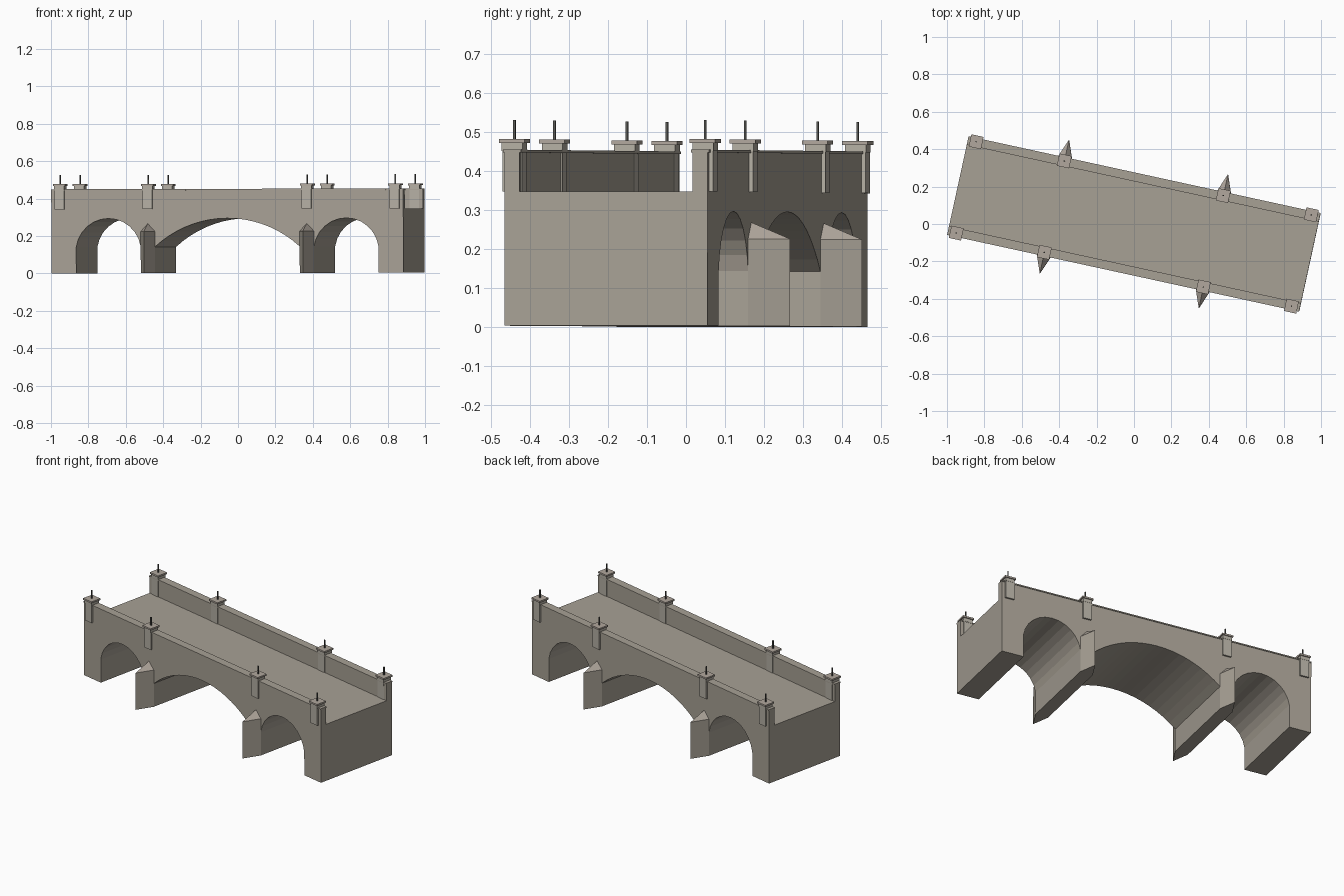
import bpy, bmesh, math
from mathutils import Matrix

if "Cube" in bpy.data.objects:
    bpy.data.objects.remove(bpy.data.objects["Cube"])

# bridge runs along local x, turned about z, with a very slight lengthwise tilt
PLACE = (Matrix.Translation((0, 0, 0.0025)) @ Matrix.Rotation(math.radians(-12.3), 4, 'Z')
         @ Matrix.Rotation(math.radians(-0.14), 4, 'Y'))
L, W = 0.963, 0.266              # half length, half width
DECK, SPRING, RISE = 0.343, 0.141, 0.152
PIER, PIER_HALF = 0.435, 0.039


def material(name, r, g, b):
    m = bpy.data.materials.new(name)
    m.diffuse_color = (r, g, b, 1)
    m.use_nodes = True
    m.node_tree.nodes["Principled BSDF"].inputs["Base Color"].default_value = m.diffuse_color
    return m


STONE = material("grey_brown_stone", 0.39, 0.355, 0.30)
POST = material("light_post_stone", 0.46, 0.43, 0.37)
TRIM = material("pale_trim_stone", 0.44, 0.39, 0.34)
IRON = material("dark_iron", 0.10, 0.10, 0.09)


def finish(bm, name, mat):
    bmesh.ops.recalc_face_normals(bm, faces=bm.faces)
    bmesh.ops.transform(bm, matrix=PLACE, verts=bm.verts)
    me = bpy.data.meshes.new(name)
    bm.to_mesh(me)
    bm.free()
    me.materials.append(mat)
    ob = bpy.data.objects.new(name, me)
    bpy.context.collection.objects.link(ob)
    return ob


def prism(name, pts, direction, mat):
    bm = bmesh.new()
    f = bm.faces.new([bm.verts.new(p) for p in pts])
    r = bmesh.ops.extrude_face_region(bm, geom=[f])
    vs = [v for v in r["geom"] if isinstance(v, bmesh.types.BMVert)]
    bmesh.ops.translate(bm, verts=vs, vec=direction)
    return finish(bm, name, mat)


def box(name, x0, x1, y0, y1, z0, z1, mat):
    pts = [(x0, y0, z0), (x1, y0, z0), (x1, y1, z0), (x0, y1, z0)]
    return prism(name, pts, (0, 0, z1 - z0), mat)


def arch(cx, half, n):
    """Segmental arch opening, from left foot over the crown to right foot."""
    r = (half * half + RISE * RISE) / (2 * RISE)
    a = math.asin(half / r)
    out = [(cx - half, 0)]
    for i in range(n + 1):
        t = -a + 2 * a * i / n
        out.append((cx + r * math.sin(t), SPRING + RISE - r + r * math.cos(t)))
    return out + [(cx + half, 0)]


# body with three arches
inner, outer = PIER - PIER_HALF, PIER + PIER_HALF
side_c, side_h = (outer + 0.827) / 2, (0.827 - outer) / 2
outline = [(-L, 0)] + arch(-side_c, side_h, 12) + arch(0, inner, 18) + arch(side_c, side_h, 12)
outline += [(L, 0), (L, DECK), (-L, DECK)]
prism("bridge_body", [(x, -W, z) for x, z in outline], (0, 2 * W, 0), STONE)

for s, side in ((-1, "front"), (1, "back")):
    # parapet wall and thin coping
    a, b = sorted((s * W, s * (W - 0.039)))
    box(side + "_parapet", -L, L, a, b, DECK, 0.443, STONE)
    box(side + "_coping", -L, L, a - 0.004, b + 0.004, 0.443, 0.450, STONE)

    # posts with stepped caps and thin spikes
    for i, x in enumerate((-0.917, -PIER, PIER, 0.917)):
        y = s * 0.25
        tag = f"{side}_{i + 1}"
        for part, h, z0, z1, mat in (("post", 0.026, DECK, 0.447, POST),
                                     ("post_neck", 0.0275, 0.447, 0.467, POST),
                                     ("post_cap", 0.0335, 0.467, 0.477, TRIM),
                                     ("post_spike", 0.003, 0.477, 0.526, IRON)):
            box(f"{part}_{tag}", x - h, x + h, y - h, y + h, z0, z1, mat)

    # pointed cutwaters with sloped tops
    for x, end in ((-PIER, "left"), (PIER, "right")):
        tri = [(x - PIER_HALF, s * W), (x + PIER_HALF, s * W), (x, s * 0.367)]
        prism(f"{side}_{end}_cutwater", [(p, q, 0) for p, q in tri], (0, 0, 0.223), STONE)
        bm = bmesh.new()
        v = [bm.verts.new((p, q, 0.223)) for p, q in tri]
        top = bm.verts.new((x, s * W, 0.265))
        bm.faces.new(v)
        for i in range(3):
            bm.faces.new((v[i], v[(i + 1) % 3], top))
        finish(bm, f"{side}_{end}_cutwater_top", TRIM)
